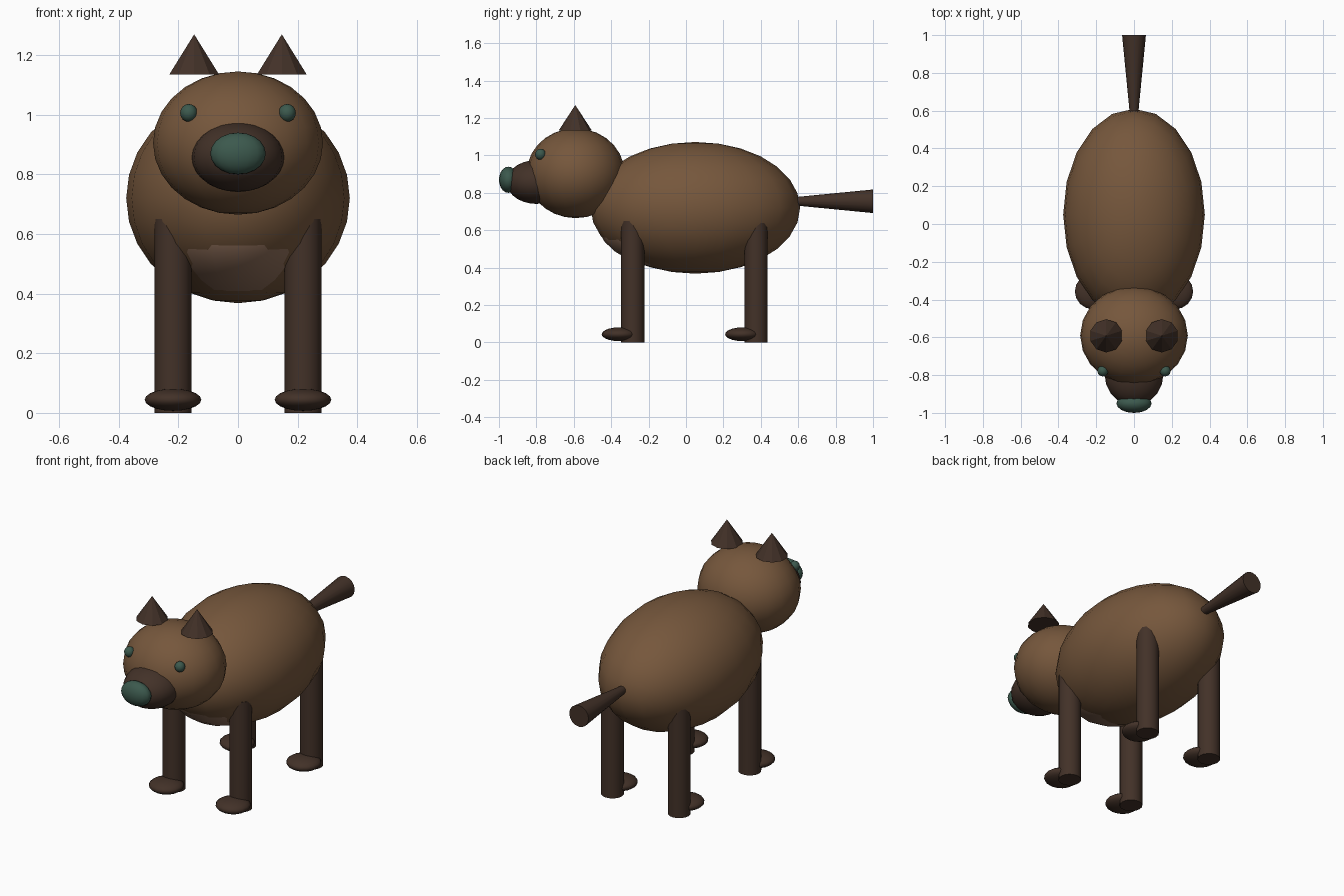
import bpy, math

if "Cube" in bpy.data.objects:
    bpy.data.objects.remove(bpy.data.objects["Cube"])


def material(name, rgb):
    m = bpy.data.materials.new(name)
    m.diffuse_color = (*rgb, 1)
    m.use_nodes = True
    m.node_tree.nodes["Principled BSDF"].inputs["Base Color"].default_value = m.diffuse_color
    return m


FUR = material("brown fur", (0.18, 0.095, 0.045))
DARK = material("dark brown fur", (0.055, 0.031, 0.021))
BELLY = material("pale belly fur", (0.27, 0.155, 0.10))
TEAL = material("dark teal", (0.045, 0.10, 0.075))


def finish(name, mat, angle):
    ob = bpy.context.object
    ob.name = name
    ob.data.materials.append(mat)
    bpy.ops.object.transform_apply(location=False, rotation=True, scale=True)
    bpy.ops.object.shade_smooth_by_angle(angle=math.radians(angle))
    return ob


def ellipsoid(name, center, radii, mat, seg=20, rings=14):
    bpy.ops.mesh.primitive_uv_sphere_add(segments=seg, ring_count=rings, radius=1, location=center)
    bpy.context.object.scale = radii
    return finish(name, mat, 60)


def cone(name, center, r1, r2, depth, mat, sides=16, rot=(0, 0, 0), angle=40):
    bpy.ops.mesh.primitive_cone_add(vertices=sides, radius1=r1, radius2=r2, depth=depth,
                                    location=center, rotation=rot)
    return finish(name, mat, angle)


# Torso, with a paler belly just breaking through the chest underside
ellipsoid("body", (0, 0.05, 0.72), (0.375, 0.56, 0.352), FUR)
ellipsoid("belly", (0, -0.03, 0.656), (0.31, 0.45, 0.27), BELLY)

# Head, muzzle and nose
ellipsoid("head", (0, -0.59, 0.905), (0.285, 0.262, 0.24), FUR)
ellipsoid("muzzle", (0, -0.80, 0.858), (0.155, 0.16, 0.117), DARK)
ellipsoid("nose", (0, -0.95, 0.87), (0.093, 0.05, 0.07), TEAL, 16, 10)

# Tail widening toward its flat end
cone("tail", (0, 0.79, 0.755), 0.022, 0.063, 0.42, DARK, rot=(-math.pi / 2, 0, 0))

for s, side in ((-1, "left"), (1, "right")):
    # Eyes and pointed ears
    ellipsoid(f"eye_{side}", (s * 0.165, -0.778, 1.006), (0.029, 0.029, 0.03), TEAL, 12, 8)
    cone(f"ear_{side}", (s * 0.147, -0.592, 1.202), 0.088, 0, 0.135, DARK, sides=10, angle=30)
    # Legs run up into the body, paws stick out forward
    for y, end in ((-0.285, "front"), (0.375, "rear")):
        cone(f"{end}_leg_{side}", (s * 0.218, y, 0.325), 0.062, 0.062, 0.65, DARK)
        ellipsoid(f"{end}_paw_{side}", (s * 0.218, y - 0.072, 0.044),
                  (0.095, 0.094, 0.037), DARK, 16, 10)
